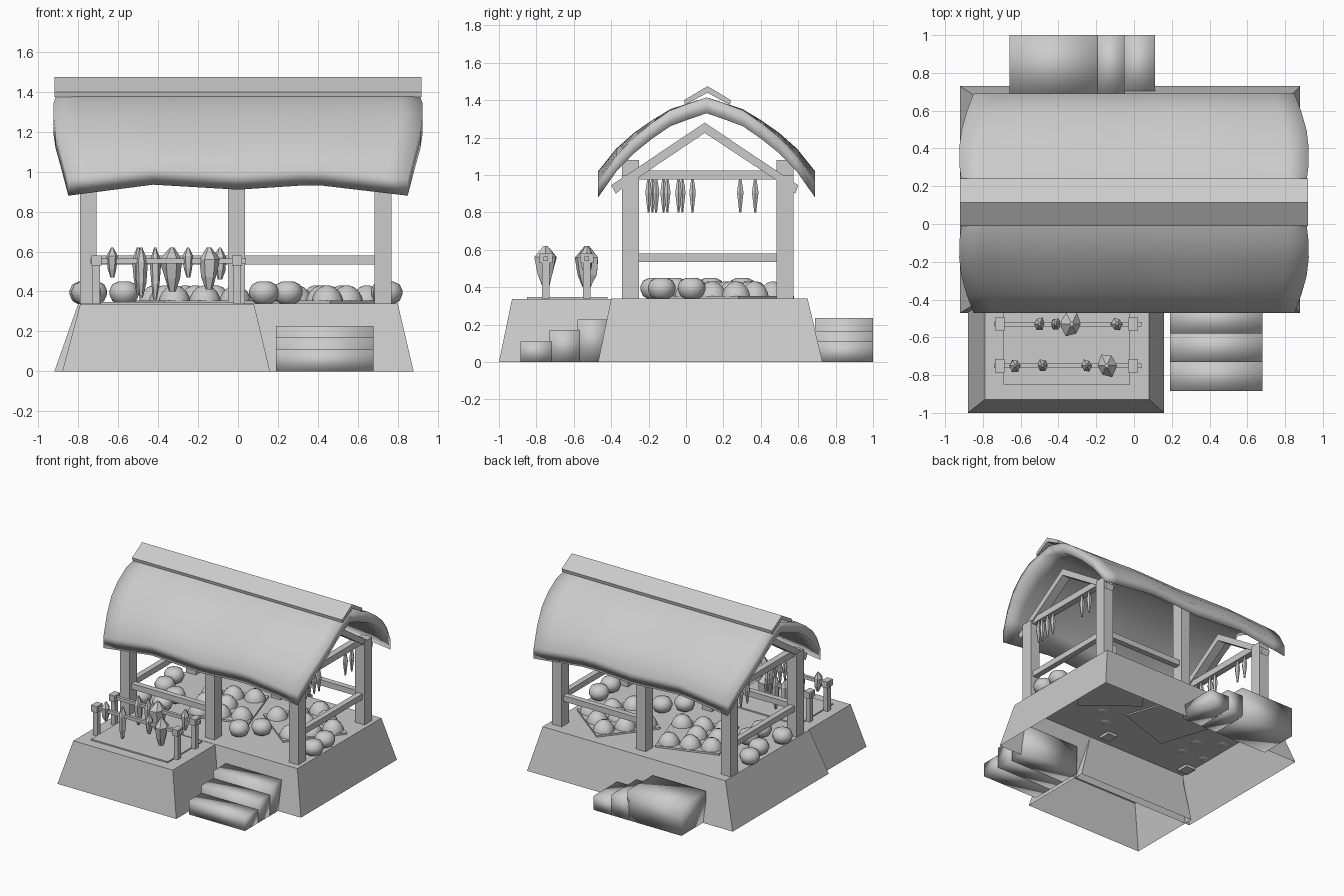
import bpy, bmesh, math, random
from mathutils import Vector, Matrix

if "Cube" in bpy.data.objects:
    bpy.data.objects.remove(bpy.data.objects["Cube"])

random.seed(4)


def finish(name, bm, smooth=None):
    bmesh.ops.recalc_face_normals(bm, faces=bm.faces)
    me = bpy.data.meshes.new(name)
    bm.to_mesh(me)
    bm.free()
    ob = bpy.data.objects.new(name, me)
    bpy.context.collection.objects.link(ob)
    if smooth is not None:
        bpy.ops.object.select_all(action='DESELECT')
        ob.select_set(True)
        bpy.context.view_layer.objects.active = ob
        bpy.ops.object.shade_smooth_by_angle(angle=math.radians(smooth))
    return ob


def box(name, x, y, z, rot=0.0, smooth=None):
    """Box from (min, max) ranges, turned about its own centre on z."""
    c = Vector((sum(x) / 2, sum(y) / 2, sum(z) / 2))
    size = Vector((x[1] - x[0], y[1] - y[0], z[1] - z[0]))
    bm = bmesh.new()
    bmesh.ops.create_cube(bm, size=1, matrix=Matrix.Translation(c)
                          @ Matrix.Rotation(rot, 4, 'Z') @ Matrix.Diagonal((*size, 1)))
    return finish(name, bm, smooth)


def mound(name, low, high, h):
    """Sloped plinth, open underneath; low/high = (x0, x1, y0, y1)."""
    bm = bmesh.new()
    rings = []
    for (x0, x1, y0, y1), z in ((low, 0), (high, h)):
        rings.append([bm.verts.new(p) for p in
                      ((x0, y0, z), (x1, y0, z), (x1, y1, z), (x0, y1, z))])
    a, b = rings
    for i in range(4):
        j = (i + 1) % 4
        bm.faces.new((a[i], a[j], b[j], b[i]))
    bm.faces.new(b)
    return finish(name, bm)


def prism(name, profile, x0, x1):
    """Extrude a closed (y, z) profile along x."""
    bm = bmesh.new()
    f = bm.faces.new([bm.verts.new((x0, y, z)) for y, z in profile])
    ext = bmesh.ops.extrude_face_region(bm, geom=[f])
    bmesh.ops.translate(bm, vec=(x1 - x0, 0, 0),
                        verts=[g for g in ext['geom'] if isinstance(g, bmesh.types.BMVert)])
    return finish(name, bm)


def lathe(name, loc, profile, sides, smooth=None, jitter=0.0, flat=1.0):
    """Stack of rings (radius, z) with closed ends."""
    bm = bmesh.new()
    rings = []
    for r, z in profile:
        ring = []
        for i in range(sides):
            a = 2 * math.pi * i / sides
            k = r * (1 + random.uniform(-jitter, jitter))
            ring.append(bm.verts.new((loc[0] + k * math.cos(a),
                                      loc[1] + k * flat * math.sin(a), loc[2] + z)))
        rings.append(ring)
    for a, b in zip(rings, rings[1:]):
        for i in range(sides):
            j = (i + 1) % sides
            bm.faces.new((a[i], a[j], b[j], b[i]))
    bm.faces.new(rings[0])
    bm.faces.new(rings[-1])
    return finish(name, bm, smooth)


# stone plinth and front terrace
TOP = 0.34
mound("main_base", (-0.92, 0.88, -0.47, 0.73), (-0.80, 0.80, -0.40, 0.65), TOP)
mound("terrace_base", (-0.88, 0.16, -1.0, -0.40), (-0.79, 0.08, -0.93, -0.40), TOP - 0.002)
box("terrace_mat", (-0.69, -0.02), (-0.85, -0.42), (TOP - 0.01, TOP + 0.008))

# steps
for i, (y0, y1, h) in enumerate(((-0.885, -0.72, 0.11), (-0.73, -0.57, 0.17), (-0.58, -0.42, 0.228))):
    box(f"front_step_{i}", (0.19, 0.68), (y0, y1), (0, h), smooth=180)
for i, (x0, x1, h) in enumerate(((-0.66, -0.19, 0.235), (-0.2, -0.05, 0.165), (-0.06, 0.11, 0.11))):
    box(f"back_step_{i}", (x0, x1), (0.69, 1.0), (0, h), smooth=180)

# timber frame
for i, x in enumerate((-0.75, -0.008, 0.727)):
    for side, y in (("front", -0.297), ("back", 0.53)):
        box(f"{side}_post_{i}", (x - 0.042, x + 0.042), (y - 0.046, y + 0.046),
            (TOP - 0.02, 1.08 if i == 1 else 1.0))
rafter = [(-0.40, 0.945), (0.10, 1.28), (0.60, 0.945), (0.585, 0.90),
          (0.555, 0.925), (0.10, 1.225), (-0.345, 0.925), (-0.375, 0.90)]
for side, x in (("left", -0.75), ("right", 0.727)):
    prism(f"{side}_rafters", rafter, x - 0.035, x + 0.035)
    box(f"{side}_tie_beam", (x - 0.025, x + 0.025), (-0.26, 0.49), (0.975, 1.025))
    box(f"{side}_rail", (x - 0.022, x + 0.022), (-0.26, 0.49), (0.535, 0.58))
box("front_rail", (-0.72, -0.04), (-0.32, -0.275), (0.535, 0.58))
box("back_rail", (0.03, 0.69), (0.51, 0.555), (0.535, 0.58))


# sagging roof sheet
def interp(t, pts):
    for (a, p), (b, q) in zip(pts, pts[1:]):
        if t <= b:
            return p + (q - p) * (t - a) / (b - a)
    return pts[-1][1]


HEIGHT = ((0, 1.415), (0.2, 1.35), (0.36, 1.25), (0.48, 1.145), (0.58, 1.02))
HALF = ((0, 0.90), (0.25, 0.93), (0.42, 0.91), (0.58, 0.85))
SAG = ((-1, -0.055), (-0.5, 0), (0, -0.025), (0.45, 0), (1, -0.055))
N, M = 12, 16
bm = bmesh.new()
layers = []
for drop in (0, 0.085):
    grid = []
    for j in range(N + 1):
        s = -0.58 + 1.16 * j / N
        d = abs(s)
        row = []
        for i in range(M + 1):
            t = -1 + 2 * i / M
            z = interp(d, HEIGHT) + interp(t, SAG) * (d / 0.58) ** 2 - drop
            row.append(bm.verts.new((t * interp(d, HALF), 0.11 + s, z)))
        grid.append(row)
    for j in range(N):
        for i in range(M):
            bm.faces.new((grid[j][i], grid[j][i + 1], grid[j + 1][i + 1], grid[j + 1][i]))
    layers.append(grid)
a, b = layers
for k in (0, N):
    for i in range(M):
        bm.faces.new((a[k][i], a[k][i + 1], b[k][i + 1], b[k][i]))
for k in (0, M):
    for j in range(N):
        bm.faces.new((a[j][k], a[j + 1][k], b[j + 1][k], b[j][k]))
finish("roof", bm, 180)
prism("ridge_cap", [(-0.01, 1.40), (0.115, 1.475), (0.24, 1.40), (0.235, 1.375),
                    (0.115, 1.44), (-0.005, 1.375)], -0.92, 0.92)

# produce trays with round-topped heaps
DOME = [(0.08, 0), (0.076, 0.03), (0.06, 0.06), (0.035, 0.082), (0.012, 0.09)]
for n, (cx, cy, ang) in enumerate(((0.42, 0.24, 52), (-0.215, 0.17, 18))):
    r = math.radians(ang)
    box(f"tray_{n}", (cx - 0.24, cx + 0.24), (cy - 0.24, cy + 0.24), (TOP - 0.01, TOP + 0.014), rot=r)
    for i in range(9):
        if i == 3 + 2 * n:
            continue
        u, v = (i % 3 - 1) * 0.16, (i // 3 - 1) * 0.16
        lathe(f"tray_{n}_loaf_{i}", (cx + u * math.cos(r) - v * math.sin(r),
              cy + u * math.sin(r) + v * math.cos(r), TOP), DOME, 10, smooth=50)

# round gourds on the floor
GOURD = [(0.03, 0), (0.06, 0.018), (0.074, 0.05), (0.074, 0.07), (0.06, 0.1), (0.03, 0.115)]
for i, (x, y) in enumerate(((0.13, -0.17), (0.25, -0.06), (0.75, -0.13), (0.74, 0.03),
                            (-0.77, 0.30), (-0.73, 0.13), (-0.57, -0.13), (-0.76, -0.12), (-0.57, 0.03))):
    lathe(f"gourd_{i}", (x, y, TOP - 0.005), GOURD, 12, smooth=50)

# peppers hanging from the tie beams
PEPPER = [(0.006, -0.175), (0.02, -0.07), (0.015, -0.035), (0.007, 0.005)]
for side, x, ys in (("right", 0.727, (-0.2, -0.16, -0.1, -0.04, 0.29, 0.37)),
                    ("left", -0.75, (-0.18, -0.12, -0.02, 0.035, 0.29, 0.37))):
    for i, y in enumerate(ys):
        lathe(f"{side}_pepper_{i}", (x + 0.01, y, 0.975), PEPPER, 6)

# drying racks with faceted hanging goods: (x, radius, bottom z)
racks = ((-0.75, ((-0.63, 0.03, 0.47), (-0.485, 0.03, 0.37), (-0.25, 0.028, 0.47), (-0.145, 0.052, 0.41))),
         (-0.53, ((-0.5, 0.03, 0.39), (-0.415, 0.028, 0.36), (-0.33, 0.055, 0.40), (-0.09, 0.03, 0.46))))
for n, (y, goods) in enumerate(racks):
    box(f"rack_{n}_bar", (-0.74, 0.04), (y - 0.012, y + 0.012), (0.54, 0.565))
    for k, x in enumerate((-0.71, -0.005)):
        box(f"rack_{n}_post_{k}", (x - 0.018, x + 0.018), (y - 0.02, y + 0.02), (TOP, 0.55))
        box(f"rack_{n}_knob_{k}", (x - 0.025, x + 0.025), (y - 0.035, y + 0.035), (0.53, 0.58))
    for k, (x, r, z0) in enumerate(goods):
        h = 0.62 - z0
        lathe(f"rack_{n}_goods_{k}", (x, y, z0),
              [(r * 0.35, 0), (r * 0.8, h * 0.3), (r, h * 0.72), (r * 0.2, h)],
              6, jitter=0.2, flat=1.2)
